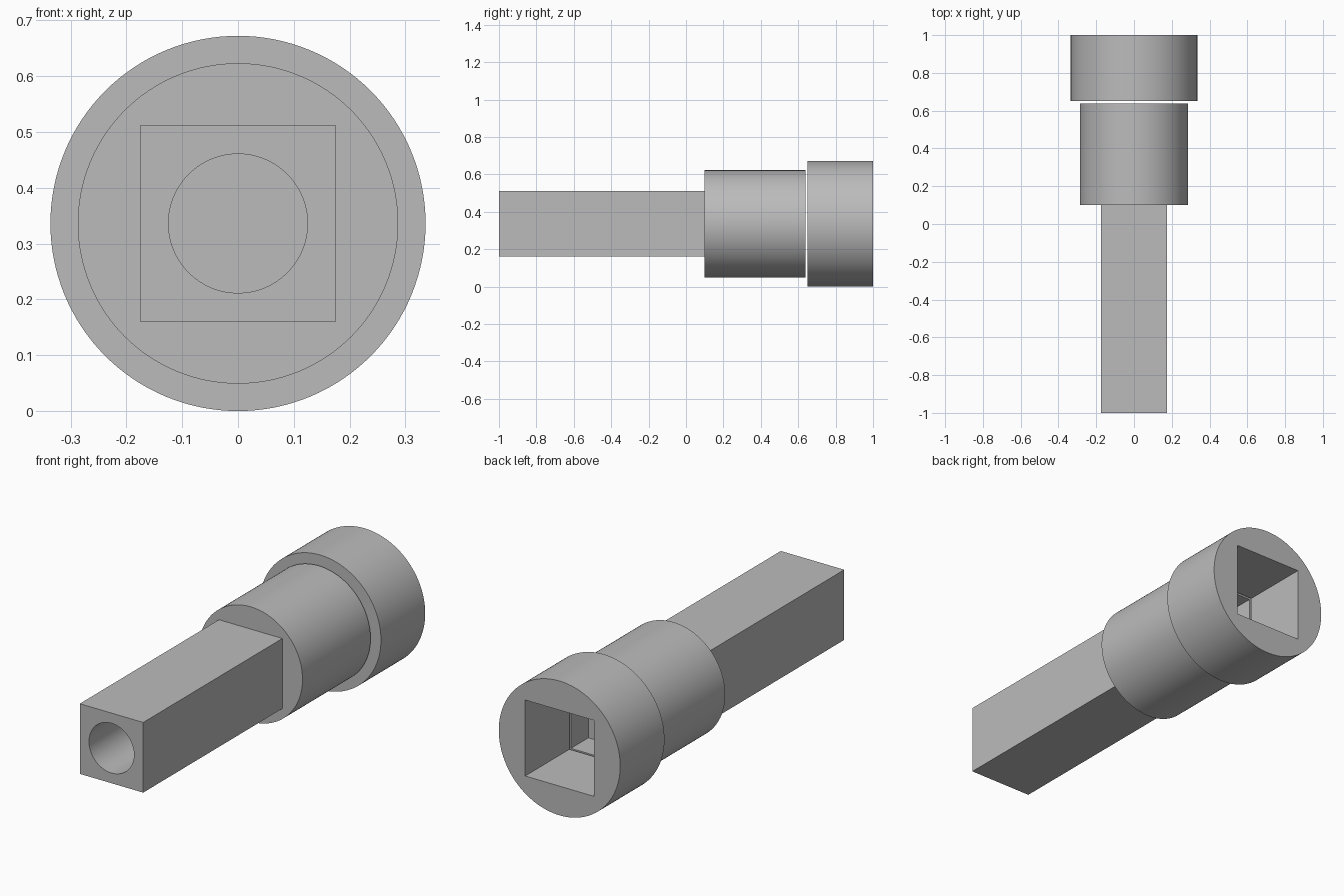
import bpy
import math

if "Cube" in bpy.data.objects:
    bpy.data.objects.remove(bpy.data.objects["Cube"], do_unlink=True)

AXIS_Z = 0.336      # height of the shared axis
SEGMENTS = 128

grey = bpy.data.materials.new("plain_grey")
grey.use_nodes = True
colour = (0.5, 0.5, 0.5, 1)
grey.diffuse_color = colour
grey.node_tree.nodes["Principled BSDF"].inputs["Base Color"].default_value = colour


def finish(name):
    obj = bpy.context.object
    obj.name = name
    bpy.ops.object.transform_apply(location=True, rotation=True, scale=True)
    obj.data.materials.append(grey)
    return obj


def cylinder(name, radius, y0, y1):
    bpy.ops.mesh.primitive_cylinder_add(
        vertices=SEGMENTS, radius=radius, depth=y1 - y0,
        location=(0, (y0 + y1) / 2, AXIS_Z), rotation=(math.pi / 2, 0, 0))
    return finish(name)


def square_bar(name, half, y0, y1):
    bpy.ops.mesh.primitive_cube_add(size=1, location=(0, (y0 + y1) / 2, AXIS_Z))
    bpy.context.object.scale = (2 * half, y1 - y0, 2 * half)
    return finish(name)


def combine(target, tool, operation):
    mod = target.modifiers.new(operation.lower(), 'BOOLEAN')
    mod.operation = operation
    mod.solver = 'EXACT'
    mod.object = tool
    bpy.ops.object.select_all(action='DESELECT')
    bpy.context.view_layer.objects.active = target
    target.select_set(True)
    bpy.ops.object.modifier_apply(modifier=mod.name)
    bpy.data.objects.remove(tool, do_unlink=True)


# Drive shaft: square bar joined to a round sleeve
shaft = cylinder("shaft_with_sleeve", 0.287, 0.10, 0.638)
combine(shaft, square_bar("bar", 0.1755, -1, 0.3), 'UNION')
# Blind round bore in the bar and shallow square socket in the sleeve
combine(shaft, cylinder("bore_cutter", 0.1245, -1.1, -0.5), 'DIFFERENCE')
combine(shaft, square_bar("socket_cutter", 0.19, 0.5, 0.8), 'DIFFERENCE')

# Separate end collar with a square hole right through
collar = cylinder("end_collar", 0.336, 0.65, 1)
combine(collar, square_bar("collar_cutter", 0.19, 0.5, 1.1), 'DIFFERENCE')

# Smooth round walls, sharp corners
for part in (shaft, collar):
    bpy.ops.object.select_all(action='DESELECT')
    bpy.context.view_layer.objects.active = part
    part.select_set(True)
    bpy.ops.object.shade_smooth_by_angle(angle=math.radians(30))
